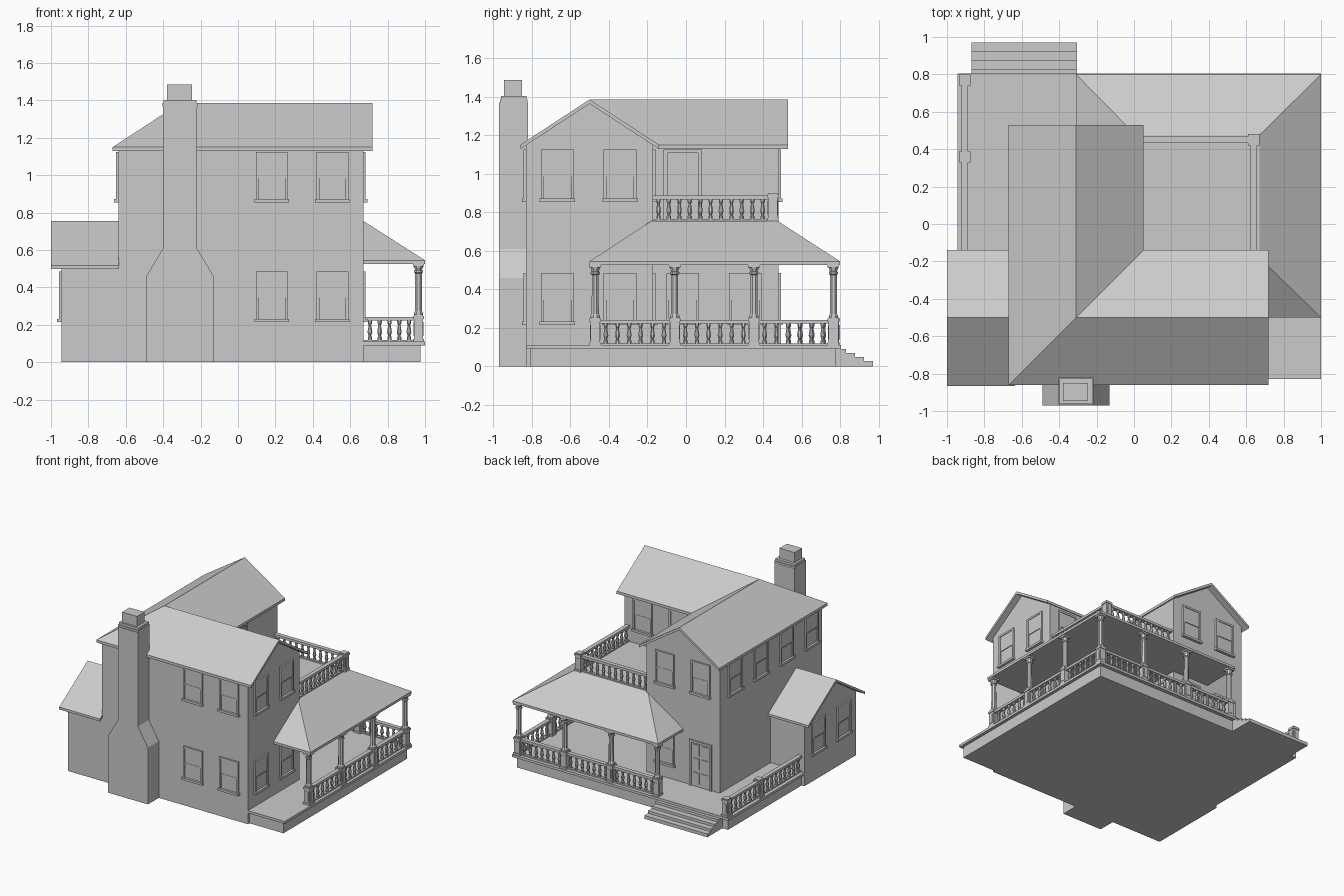
import bpy, bmesh
from math import radians, cos, sin, pi
from mathutils import Vector

if "Cube" in bpy.data.objects:
    bpy.data.objects.remove(bpy.data.objects["Cube"])


def finish(bm, name):
    bmesh.ops.recalc_face_normals(bm, faces=bm.faces)
    me = bpy.data.meshes.new(name)
    bm.to_mesh(me)
    bm.free()
    ob = bpy.data.objects.new(name, me)
    bpy.context.collection.objects.link(ob)
    return ob


def box(bm, x0, x1, y0, y1, z0, z1):
    g = bmesh.ops.create_cube(bm, size=1)
    for v in g["verts"]:
        v.co = Vector((x0 + (v.co.x + .5) * (x1 - x0),
                       y0 + (v.co.y + .5) * (y1 - y0),
                       z0 + (v.co.z + .5) * (z1 - z0)))


def block(bm, x, y, w, z0, z1):
    box(bm, x - w / 2, x + w / 2, y - w / 2, y + w / 2, z0, z1)


def boxes(name, *dims):
    bm = bmesh.new()
    for d in dims:
        box(bm, *d)
    return finish(bm, name)


def slab(name, verts, faces, move):
    """Faces thickened into a closed solid by the vector move."""
    bm = bmesh.new()
    vs = [bm.verts.new(v) for v in verts]
    fs = [bm.faces.new([vs[i] for i in f]) for f in faces]
    bmesh.ops.recalc_face_normals(bm, faces=fs)
    g = bmesh.ops.extrude_face_region(bm, geom=fs, use_keep_orig=True)
    bmesh.ops.translate(bm, vec=move,
                        verts=[e for e in g["geom"] if isinstance(e, bmesh.types.BMVert)])
    return finish(bm, name)


def lathe(bm, x, y, z, profile, n=8):
    """Turned shape from (radius, height) points."""
    rings = []
    for r, h in profile:
        rings.append([bm.verts.new((x + r * cos(2 * pi * (i + .5) / n),
                                    y + r * sin(2 * pi * (i + .5) / n), z + h)) for i in range(n)])
    for a, b in zip(rings, rings[1:]):
        for i in range(n):
            bm.faces.new((a[i], a[(i + 1) % n], b[(i + 1) % n], b[i]))
    bm.faces.new(rings[0])
    bm.faces.new(rings[-1])


# --- House body: two-storey L shape with two gables, plus low side wing
boxes("house_walls", (-.64, .67, -.83, -.17, 0, 1.15), (-.64, .02, -.17, .48, 0, 1.15))
slab("east_gable", [(.67, -.83, 1.1), (.67, -.17, 1.1), (.67, -.17, 1.155), (.67, -.5, 1.37),
                    (.67, -.83, 1.155)], [range(5)], (-.98, 0, 0))
slab("back_gable", [(-.64, .48, 1.1), (.02, .48, 1.1), (.02, .48, 1.155), (-.31, .48, 1.37),
                    (-.64, .48, 1.155)], [range(5)], (0, -.98, 0))
slab("side_wing_walls", [(-.945, -.83, 0), (-.945, -.17, 0), (-.945, -.17, .525), (-.945, -.5, .74),
                         (-.945, -.83, .525)], [range(5)], (.32, 0, 0))

# --- Roofs
slab("main_roof", [(-.67, -.86, 1.15), (.72, -.86, 1.15), (.72, -.5, 1.385), (.72, -.14, 1.15),
                   (.05, -.14, 1.15), (.05, .53, 1.15), (-.31, .53, 1.385), (-.67, .53, 1.15),
                   (-.31, -.5, 1.385)],
     [(0, 1, 2, 8), (8, 2, 3, 4), (8, 4, 5, 6), (0, 8, 6, 7)], (0, 0, -.022))
slab("side_wing_roof", [(-1, -.865, .518), (-.635, -.865, .518), (-.635, -.5, .755), (-1, -.5, .755),
                        (-.635, -.14, .518), (-1, -.14, .518)],
     [(0, 1, 2, 3), (3, 2, 4, 5)], (0, 0, -.02))
bm = bmesh.new()
loops = []
for x0, x1, y0, y1, z in ((-.31, 1, -.5, .8, .525), (-.31, 1, -.5, .8, .545), (.01, .67, -.18, .475, .755)):
    loops.append([bm.verts.new(c) for c in ((x0, y0, z), (x1, y0, z), (x1, y1, z), (x0, y1, z))])
for a, b in zip(loops, loops[1:]):
    for i in range(4):
        bm.faces.new((a[i], a[(i + 1) % 4], b[(i + 1) % 4], b[i]))
bm.faces.new(loops[0])
bm.faces.new(loops[-1])
finish(bm, "porch_roof")

# --- Chimney with sloped shoulders and cap
half = [(.18, 0), (.18, .46), (.09, .61), (.09, 1.37)]
prof = [(-.31 + s, -.97, z) for s, z in half] + [(-.31 - s, -.97, z) for s, z in reversed(half)]
slab("chimney_stack", prof, [range(8)], (0, .15, 0))
boxes("chimney_cap", (-.403, -.217, -.965, -.822, 1.365, 1.385), (-.398, -.222, -.96, -.827, 1.385, 1.403),
      (-.38, -.245, -.945, -.85, 1.4, 1.485))

# --- Porch floor and steps
boxes("porch_base", (-.92, .975, -.81, .775, 0, .09))
boxes("porch_floor", (-.945, 1, -.83, .805, .09, .11))
boxes("porch_steps", *[(-.87, -.305, .77, .83 + .0465 * i, 0, .09 - .021 * i) for i in range(4)])


# --- Windows and doors, modelled facing -y and turned to each wall
def window_mesh():
    ob = boxes("window", (-.085, -.07, -.013, .01, 0, .265), (.07, .085, -.013, .01, 0, .265),
               (-.085, .085, -.013, .01, .25, .265), (-.092, .092, -.022, .01, -.006, .012),
               (-.07, .07, -.004, .01, .01, .132), (-.07, .07, -.008, .01, .125, .252),
               (-.07, .07, -.01, .01, .125, .133))
    bpy.data.objects.remove(ob)
    return bpy.data.meshes["window"]


def door_mesh():
    d = [(-.1, -.08, -.013, .01, 0, .37), (.08, .1, -.013, .01, 0, .37),
         (-.1, .1, -.013, .01, .352, .37), (-.08, .08, -.004, .01, 0, .352)]
    for x in (-.04, .04):
        for z in (.025, .14, .25):
            d.append((x - .028, x + .028, -.009, .01, z, z + .09))
    ob = boxes("door", *d)
    bpy.data.objects.remove(ob)
    return bpy.data.meshes["door"]


WIN, DOOR = window_mesh(), door_mesh()


def fit(me, name, x, y, z, angle):
    ob = bpy.data.objects.new(name, me)
    ob.location = (x, y, z)
    ob.rotation_euler.z = radians(angle)
    bpy.context.collection.objects.link(ob)


for z in (.22, .86):
    for x in (.18, .505):
        fit(WIN, "front_window", x, -.83, z, 0)
        fit(WIN, "inner_back_window", x, -.17, z, 180)
    for y in (-.667, -.342):
        fit(WIN, "east_window", .67, y, z, 90)
    fit(WIN, "back_window", -.15, .48, z, 180)
fit(WIN, "back_window", -.47, .48, .86, 180)
for y in (-.017, .308):
    fit(WIN, "porch_window", .02, y, .22, 90)
for y in (.29, -.04, -.37, -.69):
    fit(WIN, "west_window", -.64, y, .86, -90)
for y in (-.667, -.342):
    fit(WIN, "side_wing_window", -.945, y, .22, -90)
fit(DOOR, "front_entry_door", -.47, .48, .11, 180)
fit(DOOR, "balcony_door", .02, -.017, .755, 90)

# --- Posts, columns and railings
BALUSTER = [(.012, 0), (.012, .02), (.007, .025), (.014, .045), (.012, .06), (.007, .085), (.012, .092), (.012, .11)]
COLUMN = [(.026, 0), (.026, .01), (.02, .018), (.019, .22), (.026, .225), (.026, .235), (.02, .238), (.028, .26)]


def newel(bm, x, y, z):
    block(bm, x, y, .06, z, z + .015)
    block(bm, x, y, .05, z, z + .13)
    block(bm, x, y, .06, z + .122, z + .138)
    block(bm, x, y, .05, z + .138, z + .145)
    for a, b in ((.014, .028), (.028, .014)):
        box(bm, x - a, x + a, y - b, y + b, z + .03, z + .105)


def railing(name, p, q, z):
    """Rails and turned balusters between two points along x or y."""
    bm = bmesh.new()
    p, q = Vector(p), Vector(q)
    d = (q - p).normalized()
    n = max(2, round((q - p).length / .056))
    for w, z0, z1 in ((.012, 0, .01), (.017, .112, .132)):
        wx, wy = (0, w) if abs(d.x) > .5 else (w, 0)
        box(bm, min(p.x, q.x) - wx, max(p.x, q.x) + wx, min(p.y, q.y) - wy, max(p.y, q.y) + wy, z + z0, z + z1)
    for i in range(n):
        c = p.lerp(q, (i + .5) / n)
        lathe(bm, c.x, c.y, z + .005, BALUSTER)
    finish(bm, name)


def porch_column(x, y):
    bm = bmesh.new()
    newel(bm, x, y, .11)
    lathe(bm, x, y, .255, COLUMN)
    block(bm, x, y, .06, .512, .527)
    finish(bm, "porch_column")


def newel_post(x, y, z):
    bm = bmesh.new()
    newel(bm, x, y, z)
    finish(bm, "newel_post")


ys = [.765 - .412 * i for i in range(4)]
xs = [.965 - .415 * i for i in range(4)]
for i in range(4):
    porch_column(.965, ys[i])
    if i:
        porch_column(xs[i], .765)
        railing("east_railing", (.965, ys[i] + .025), (.965, ys[i - 1] - .025), .11)
        railing("back_railing", (xs[i] + .025, .765), (xs[i - 1] - .025, .765), .11)
for y in (.77, .358):
    newel_post(-.905, y, .11)
railing("west_railing", (-.905, .383), (-.905, .745), .11)
railing("west_railing", (-.905, -.17), (-.905, .333), .11)
newel_post(.64, .45, .755)
railing("balcony_railing", (.64, -.17), (.64, .425), .755)
railing("balcony_railing", (.02, .45), (.615, .45), .755)
